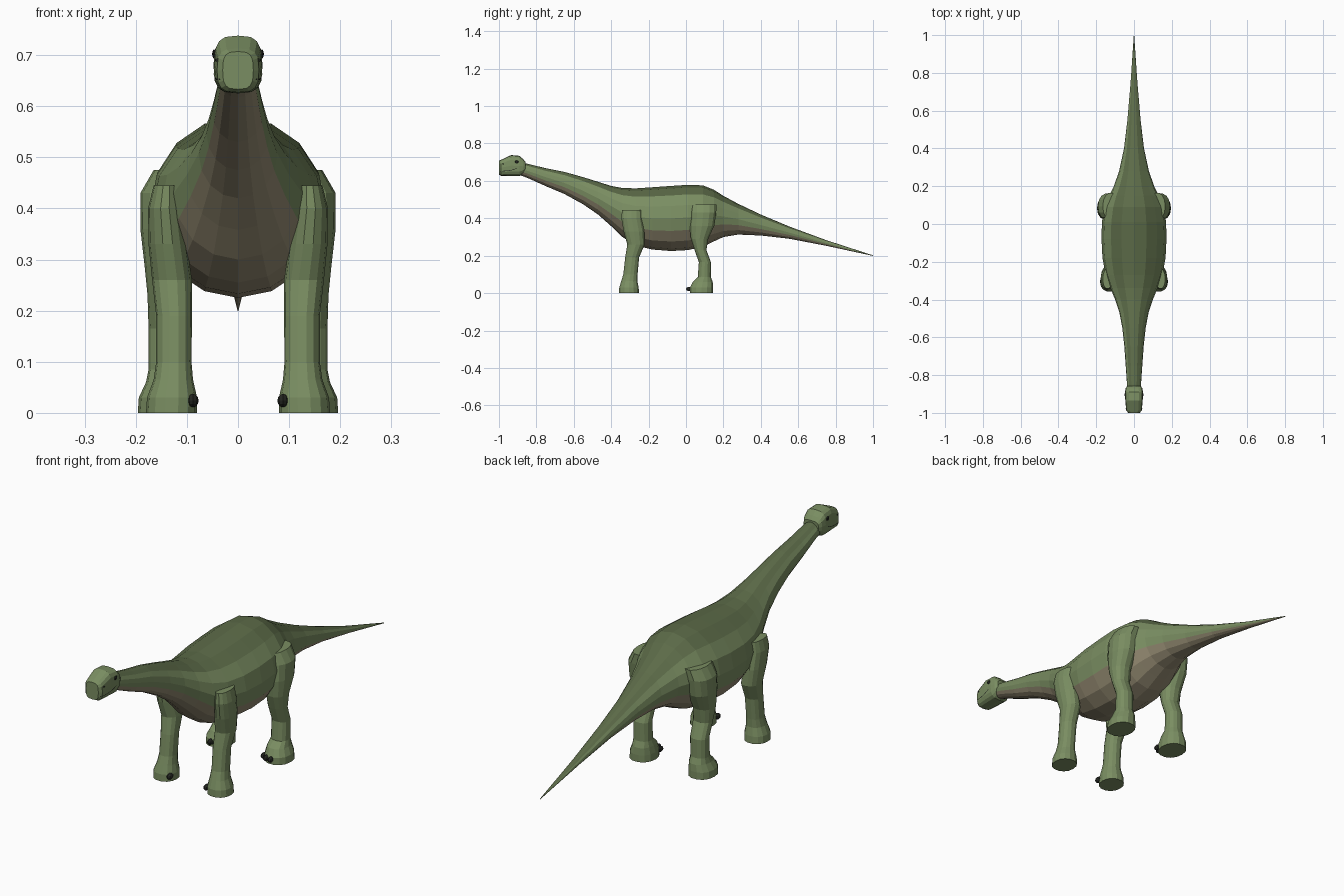
import bpy, bmesh, math
from mathutils import Vector

cube = bpy.data.objects.get("Cube")
if cube:
    bpy.data.objects.remove(cube, do_unlink=True)


def material(name, r, g, b):
    mat = bpy.data.materials.new(name)
    mat.use_nodes = True
    mat.diffuse_color = (r, g, b, 1)
    node = next(n for n in mat.node_tree.nodes if n.type == 'BSDF_PRINCIPLED')
    node.inputs["Base Color"].default_value = (r, g, b, 1)
    node.inputs["Roughness"].default_value = 0.9
    return mat


green = material("skin green", 0.195, 0.27, 0.122)
back = material("back dark green", 0.107, 0.147, 0.065)
belly = material("belly tan", 0.30, 0.26, 0.17)
dark = material("claw and eye black", 0.018, 0.02, 0.016)


def finish(name, bm, mats):
    bmesh.ops.recalc_face_normals(bm, faces=bm.faces)
    mesh = bpy.data.meshes.new(name)
    bm.to_mesh(mesh)
    bm.free()
    for mat in mats:
        mesh.materials.append(mat)
    obj = bpy.data.objects.new(name, mesh)
    bpy.context.collection.objects.link(obj)
    return obj


def oval(sides, power):
    """Unit superellipse, starting at +x and turning anticlockwise."""
    points = []
    for i in range(sides):
        angle = math.tau * i / sides
        c, s = math.cos(angle), math.sin(angle)
        points.append((math.copysign(abs(c) ** (2 / power), c),
                       math.copysign(abs(s) ** (2 / power), s)))
    return points


def loft(name, rings, mats, rule=lambda i: 0):
    """Skin a list of point rings; rule picks the colour slot of each strip."""
    bm = bmesh.new()
    loops = [[bm.verts.new(p) for p in ring] for ring in rings]
    count = len(loops[0])
    for a, b in zip(loops, loops[1:]):
        for i in range(count):
            j = (i + 1) % count
            face = bm.faces.new((a[i], a[j], b[j], b[i]))
            face.material_index = rule(i)
    bm.faces.new(loops[0])
    bm.faces.new(loops[-1])
    return finish(name, bm, mats)


def upright_rings(stations, sides, power):
    """Rings across y from (y, top, bottom, half width)."""
    return [[(w * u, y, (top + low) / 2 + (top - low) / 2 * v)
             for u, v in oval(sides, power)] for y, top, low, w in stations]


# Neck, trunk and tail in one skin
BODY = [
    (-0.9, .695, .635, .033), (-0.85, .692, .617, .037),
    (-0.75, .668, .572, .044), (-0.65, .648, .53, .051),
    (-0.55, .62, .475, .062), (-0.47, .595, .42, .077),
    (-0.4, .573, .358, .1), (-0.34, .562, .3, .125),
    (-0.27, .56, .255, .15), (-0.18, .566, .233, .167),
    (-0.08, .573, .225, .172), (0.01, .579, .23, .17),
    (0.09, .576, .248, .155), (0.15, .552, .277, .132),
    (0.2, .52, .3, .107), (0.28, .477, .313, .079),
    (0.4, .42, .308, .053), (0.55, .357, .291, .035),
    (0.75, .283, .253, .018), (1.0, .202, .199, .001)]


def body_colour(i):
    # strips run round from the left flank: crown, flanks, underside
    angle = (i + 0.5) * 360 / 16
    if 45 < angle < 135:
        return 1
    return 2 if 202 < angle < 338 else 0


loft("body", upright_rings(BODY, 16, 2), [green, back, belly], body_colour)

# Blunt head with a flat muzzle
HEAD = [
    (-1.0, .707, .633, .03), (-.988, .713, .627, .041),
    (-.935, .738, .625, .046), (-.89, .734, .625, .048),
    (-.87, .716, .64, .044), (-.857, .7, .655, .036)]
loft("head", upright_rings(HEAD, 16, 3.2), [green])


def head_side(y, z):
    """Half width of the head at a height and depth."""
    for p, q in zip(HEAD, HEAD[1:]):
        if p[0] <= y <= q[0]:
            t = (y - p[0]) / (q[0] - p[0])
            top, low, w = (p[k] + t * (q[k] - p[k]) for k in (1, 2, 3))
            v = abs(z - (top + low) / 2) / ((top - low) / 2)
            return w * max(0, 1 - v ** 3.2) ** (1 / 3.2)


def blob(name, centre, size, mat):
    bm = bmesh.new()
    bmesh.ops.create_uvsphere(bm, u_segments=8, v_segments=6, radius=1)
    for v in bm.verts:
        v.co = Vector(centre) + v.co * Vector(size)
    return finish(name, bm, [mat])


# Legs: each ring is height, front, rear, inner side, outer side
FRONT = [
    (.445, -.343, -.237, .115, .165), (.4, -.347, -.235, .11, .176),
    (.33, -.335, -.222, .1, .175), (.26, -.315, -.22, .09, .168),
    (.19, -.326, -.25, .09, .16), (.1, -.336, -.258, .091, .16),
    (.065, -.347, -.259, .088, .165), (.03, -.358, -.252, .08, .178),
    (0, -.359, -.25, .08, .18)]
HIND = [
    (.475, .022, .165, .08, .165), (.43, .022, .163, .085, .191),
    (.36, .018, .153, .09, .191), (.29, .025, .12, .095, .183),
    (.23, .045, .11, .096, .177), (.165, .068, .134, .098, .175),
    (.085, .062, .134, .098, .175), (.06, .035, .144, .092, .18),
    (.03, .02, .147, .087, .194), (0, .02, .147, .086, .196)]

for side, s in (("left", 1), ("right", -1)):
    for part, rows in (("front", FRONT), ("hind", HIND)):
        rings = [[(s * ((a + b) / 2 + (b - a) / 2 * u),
                   (f + r) / 2 + (r - f) / 2 * v, z)
                  for u, v in oval(14, 2.2)] for z, f, r, a, b in rows]
        loft(f"{side}_{part}_leg", rings, [green])

    # One inner claw on each front foot, three on each hind foot
    blob(f"{side}_front_claw", (s * .088, -.34, .024), (.011, .018, .013), dark)
    for n, (x, y) in enumerate(((.1, .034), (.121, .02), (.145, .017))):
        blob(f"{side}_hind_claw_{n}", (s * x, y, .022), (.01, .017, .012), dark)

    # Eye and nostril
    for name, y, z, r in (("eye", -.905, .702, .009), ("nostril", -.978, .69, .003)):
        blob(f"{side}_{name}", (s * head_side(y, z), y, z), (.004, r, r), dark)

    # Thin mouth line along the cheek
    bm = bmesh.new()
    pairs = []
    for k in range(9):
        y = -.995 + k * .0115
        z = .651 + .016 * (k / 8) ** 3
        pairs.append([bm.verts.new((s * (head_side(y, h) + .001), y, h))
                      for h in (z, z + .003)])
    for p, q in zip(pairs, pairs[1:]):
        bm.faces.new((p[0], q[0], q[1], p[1]))
    finish(f"{side}_mouth", bm, [dark])
